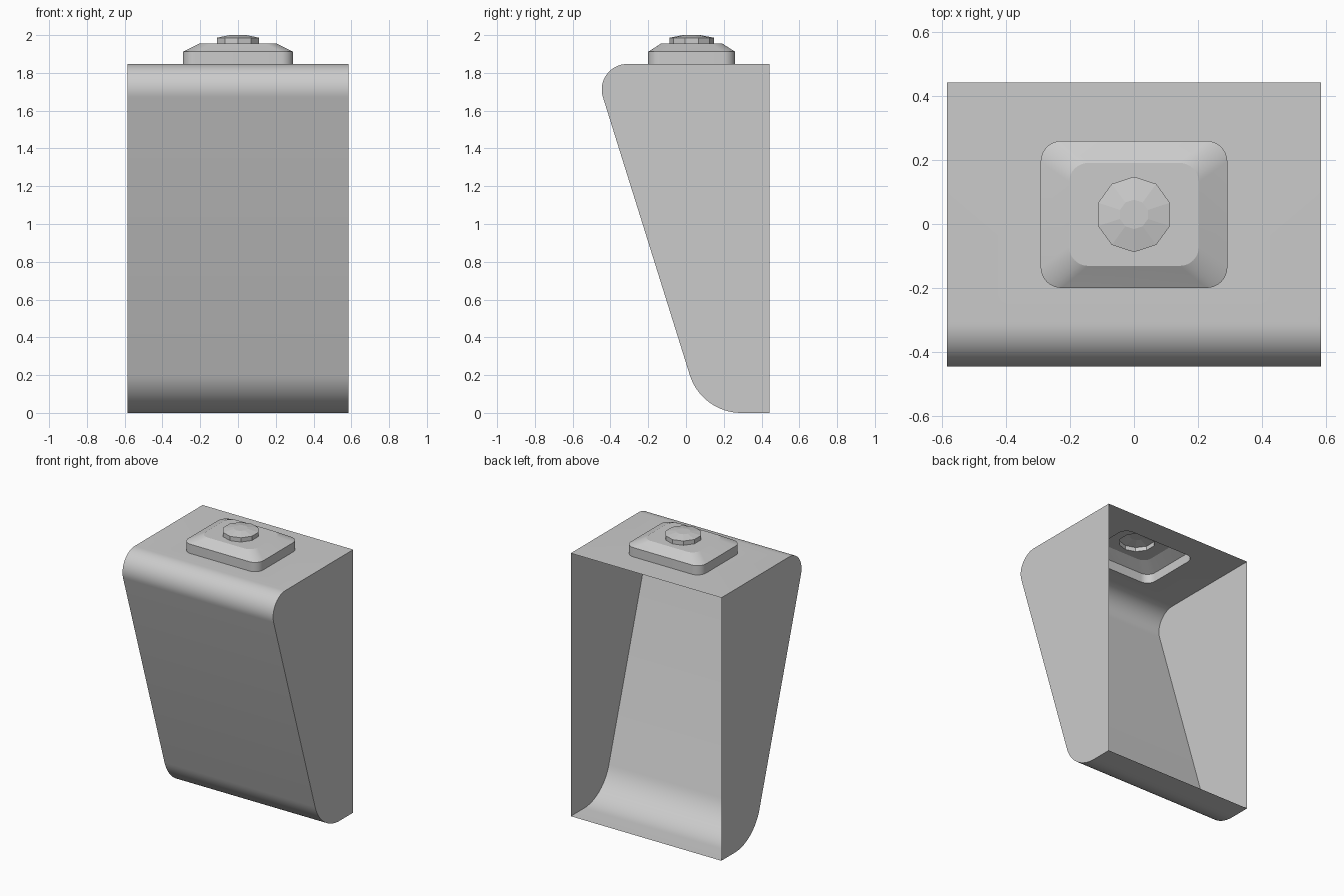
import bpy, bmesh
from math import cos, sin, pi, radians

if "Cube" in bpy.data.objects:
    bpy.data.objects.remove(bpy.data.objects["Cube"])

W, BACK, TOP = 0.585, 0.443, 1.847
PLATE_Z, PLATE_TOP = 1.912, 1.956
CY = 0.03


def arc(cx, cy, r, a0, a1, n):
    return [(cx + r * cos(radians(a0 + (a1 - a0) * i / n)),
             cy + r * sin(radians(a0 + (a1 - a0) * i / n))) for i in range(n + 1)]


def rounded_rect(hx, hy, r, z):
    pts = []
    for sx, sy, a in ((1, 1, 0), (-1, 1, 90), (-1, -1, 180), (1, -1, 270)):
        pts += arc(sx * (hx - r), CY + sy * (hy - r), r, a, a + 90, 8)
    return [(x, y, z) for x, y in pts]


def decagon(r, z):
    return [(r * cos(pi / 2 + i * pi / 5), CY + r * sin(pi / 2 + i * pi / 5), z) for i in range(10)]


def add_loop(bm, pts):
    vs = [bm.verts.new(p) for p in pts]
    return vs


def loop_edges(bm, vs):
    n = len(vs)
    return [bm.edges.get((vs[i], vs[(i + 1) % n])) or bm.edges.new((vs[i], vs[(i + 1) % n]))
            for i in range(n)]


def skin(bm, a, b, closed=True):
    n = len(a)
    for i in range(n if closed else n - 1):
        j = (i + 1) % n
        bm.faces.new((a[i], a[j], b[j], b[i]))


def fill_with_hole(bm, outer, hole):
    bmesh.ops.triangle_fill(bm, use_beauty=True, use_dissolve=False,
                            edges=loop_edges(bm, outer) + loop_edges(bm, hole))


def finish(bm, name, smooth):
    bmesh.ops.recalc_face_normals(bm, faces=bm.faces[:])
    bm.normal_update()
    highest = max(bm.faces, key=lambda f: f.calc_center_median().z)
    if highest.normal.z < 0:
        bmesh.ops.reverse_faces(bm, faces=bm.faces[:])
    me = bpy.data.meshes.new(name)
    bm.to_mesh(me)
    bm.free()
    ob = bpy.data.objects.new(name, me)
    bpy.context.collection.objects.link(ob)
    if smooth:
        bpy.ops.object.select_all(action='DESELECT')
        ob.select_set(True)
        bpy.context.view_layer.objects.active = ob
        bpy.ops.object.shade_smooth_by_angle(angle=radians(20))


# Housing: thin wedge shell, open at the back, with an opening under the plate
profile = (arc(-0.311, TOP - 0.135, 0.135, 90, 197.4, 16)
           + arc(0.293, 0.286, 0.286, 197.4, 270, 16) + [(BACK, 0)])
bm = bmesh.new()
left = add_loop(bm, [(-W, y, z) for y, z in profile])
right = add_loop(bm, [(W, y, z) for y, z in profile])
skin(bm, left, right, closed=False)
corner_l, corner_r = add_loop(bm, [(-W, BACK, TOP), (W, BACK, TOP)])
bm.faces.new(left + [corner_l])
bm.faces.new(right + [corner_r])
hole = add_loop(bm, rounded_rect(0.292, 0.23, 0.065, TOP))
fill_with_hole(bm, [left[0], right[0], corner_r, corner_l], hole)
finish(bm, "housing", True)

# Raised plate: rounded rectangle with a wide chamfer
bm = bmesh.new()
rings = [add_loop(bm, rounded_rect(*p)) for p in (
    (0.292, 0.23, 0.065, TOP), (0.292, 0.23, 0.065, PLATE_Z), (0.203, 0.161, 0.06, PLATE_TOP))]
for a, b in zip(rings, rings[1:]):
    skin(bm, a, b)
fill_with_hole(bm, rings[-1], add_loop(bm, decagon(0.118, PLATE_TOP)))
finish(bm, "raised_plate", True)

# Knob: ten-sided, shallow faceted top
bm = bmesh.new()
rings = [add_loop(bm, decagon(*p)) for p in ((0.118, PLATE_TOP), (0.118, 1.986), (0.046, 2.0))]
for a, b in zip(rings, rings[1:]):
    skin(bm, a, b)
bm.faces.new(rings[-1])
finish(bm, "knob", False)
